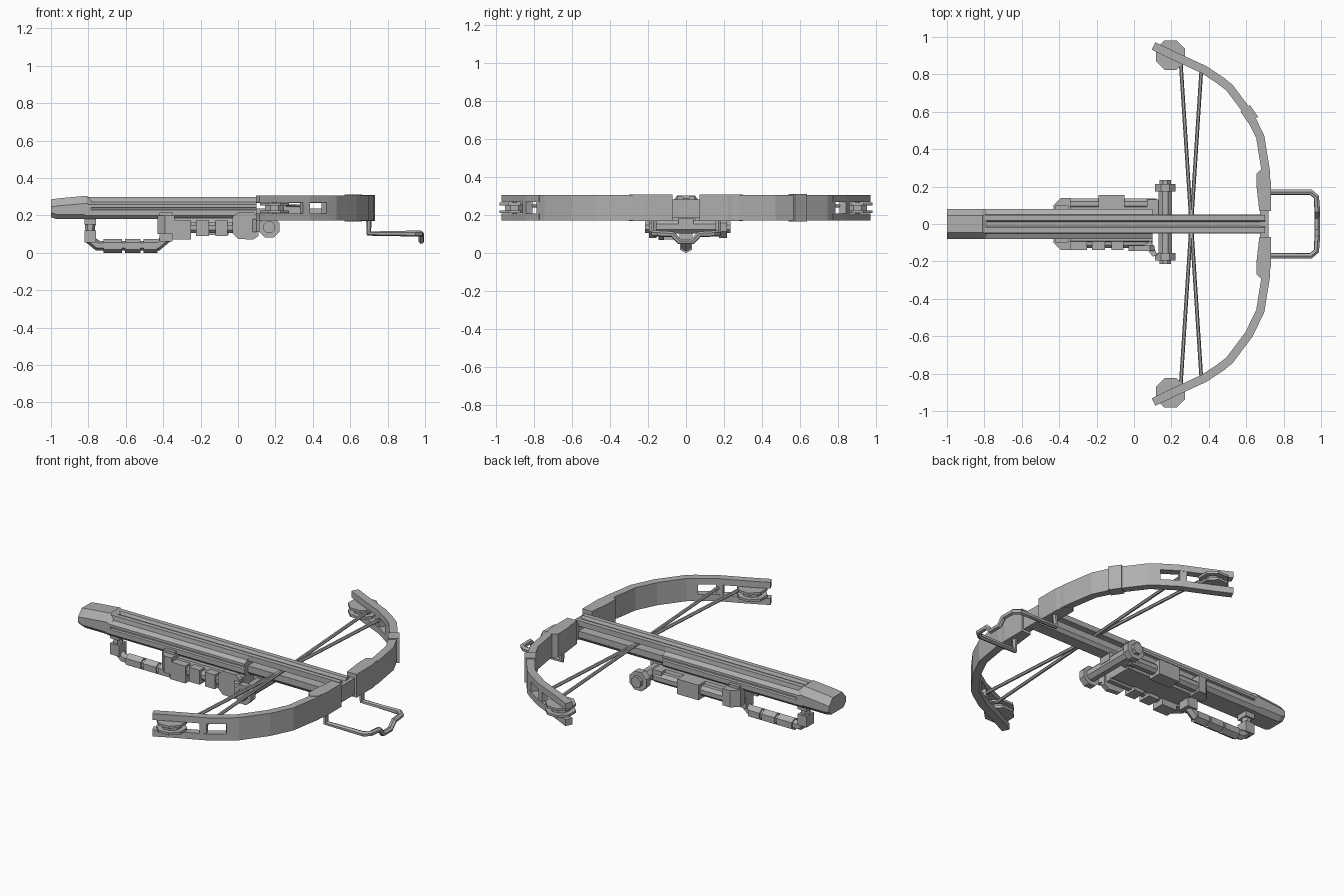
import bpy, bmesh, math
from mathutils import Vector

if "Cube" in bpy.data.objects:
    bpy.data.objects.remove(bpy.data.objects["Cube"], do_unlink=True)

grey = bpy.data.materials.new("grey")
grey.use_nodes = True
grey.diffuse_color = (0.43, 0.43, 0.43, 1)
grey.node_tree.nodes["Principled BSDF"].inputs["Base Color"].default_value = grey.diffuse_color


def add(name, bm):
    bmesh.ops.recalc_face_normals(bm, faces=bm.faces)
    mesh = bpy.data.meshes.new(name)
    bm.to_mesh(mesh)
    bm.free()
    mesh.materials.append(grey)
    obj = bpy.data.objects.new(name, mesh)
    bpy.context.collection.objects.link(obj)
    return obj


def loft(name, rings):
    """Skin a list of equal-length point rings and cap both ends."""
    bm = bmesh.new()
    rows = [[bm.verts.new(p) for p in ring] for ring in rings]
    n = len(rows[0])
    for a, b in zip(rows, rows[1:]):
        for i in range(n):
            j = (i + 1) % n
            bm.faces.new((a[i], a[j], b[j], b[i]))
    bm.faces.new(rows[0])
    bm.faces.new(rows[-1])
    return add(name, bm)


def extrude(name, pts, axis, a, b):
    """Extrude a 2D outline along x (y,z), y (x,z) or z (x,y)."""
    place = {"x": lambda p, t: (t, p[0], p[1]),
             "y": lambda p, t: (p[0], t, p[1]),
             "z": lambda p, t: (p[0], p[1], t)}[axis]
    return loft(name, [[place(p, t) for p in pts] for t in (a, b)])


def box(name, x0, x1, y0, y1, z0, z1):
    return extrude(name, [(x0, y0), (x1, y0), (x1, y1), (x0, y1)], "z", z0, z1)


def ngon(u, v, r, n=8):
    return [(u + r * math.cos(math.tau * (i + .5) / n),
             v + r * math.sin(math.tau * (i + .5) / n)) for i in range(n)]


def rod(name, axis, u, v, r, a, b, n=8):
    return extrude(name, ngon(u, v, r, n), axis, a, b)


def ribbon(name, path, width, z0, z1):
    """Upright strip of constant width following a plan path."""
    pts = [Vector(p) for p in path]
    left, right = [], []
    for i, p in enumerate(pts):
        d = (pts[min(i + 1, len(pts) - 1)] - pts[max(i - 1, 0)]).normalized()
        side = Vector((-d.y, d.x)) * width / 2
        left.append(p + side)
        right.append(p - side)
    return extrude(name, left + right[::-1], "z", z0, z1)


def tube(name, path, r, res=1):
    curve = bpy.data.curves.new(name, "CURVE")
    curve.dimensions = "3D"
    curve.bevel_depth, curve.bevel_resolution = r, res
    curve.use_fill_caps = True
    spline = curve.splines.new("POLY")
    spline.points.add(len(path) - 1)
    for pt, co in zip(spline.points, path):
        pt.co = (*co, 1)
    spline.use_smooth = False
    temp = bpy.data.objects.new(name + "_path", curve)
    bpy.context.collection.objects.link(temp)
    bpy.context.view_layer.update()
    mesh = bpy.data.meshes.new_from_object(temp.evaluated_get(bpy.context.evaluated_depsgraph_get()))
    bpy.data.objects.remove(temp, do_unlink=True)
    mesh.materials.clear()
    mesh.materials.append(grey)
    obj = bpy.data.objects.new(name, mesh)
    bpy.context.collection.objects.link(obj)
    return obj


def both(half):
    """Complete a half outline (y >= 0) by mirroring it in y."""
    return half + [(-y, z) for y, z in reversed(half)]


# Stock body with grooved top and stepped sides
body = [(.012, .282), (.02, .298), (.048, .298), (.052, .272), (.08, .258), (.08, .243),
        (.07, .24), (.07, .232), (.08, .228), (.08, .2), (.06, .18)]
extrude("stock_body", both(body), "x", -.82, .1)

# Butt with chamfered top, lower toward the rear
def butt_ring(x, top, bottom):
    return [(x, y, z) for y, z in both([(.045, top), (.08, top - .04), (.08, bottom + .025), (.055, bottom)])]
loft("butt", [butt_ring(-1, .285, .19), butt_ring(-.97, .29, .18),
              butt_ring(-.81, .305, .18), butt_ring(-.785, .288, .18)])

# Forward rail, split by the slot the cables run through
extrude("upper_rail", both([(.012, .282), (.02, .298), (.048, .298), (.048, .266)]), "x", .09, .7)
extrude("lower_rail", both([(.05, .237), (.05, .2), (.035, .18)]), "x", .09, .7)
box("rail_nose", .675, .72, -.075, .075, .185, .283)

# Bow limbs, cams and cables
for s, side in ((1, "left"), (-1, "right")):
    def plan(pts):
        return [(x, y * s) for x, y in pts]
    ribbon("limb_" + side, plan([(.46, .768), (.51, .73), (.615, .59), (.675, .465), (.705, .28), (.708, .1)]),
           .045, .172, .307)
    tip = plan([(.105, .952), (.2, .905), (.375, .825), (.48, .755)])
    for label, z0, z1 in (("upper", .27, .307), ("lower", .172, .21)):
        ribbon(f"limb_{label}_tine_{side}", tip, .045, z0, z1)
    ribbon("limb_bridge_" + side, plan([(.34, .842), (.375, .825)]), .04, .2, .28)
    extrude("limb_base_" + side, plan([(.67, .07), (.655, .2), (.655, .27), (.69, .3), (.72, .28),
                                       (.733, .22), (.733, .07)]), "z", .17, .309)
    for label, r, z0, z1 in (("lower_disc", .085, .212, .226), ("hub", .055, .226, .252),
                             ("upper_disc", .085, .252, .266), ("axle", .015, .18, .3)):
        rod(f"cam_{label}_{side}", "z", .195, .903 * s, r, z0, z1)
    tube("cable_" + side, [(.25, .86 * s, .25), (.36, -.825 * s, .25)], .01)

# Band round the left limb
ribbon("limb_band", [(.595, .618), (.638, .556)], .062, .167, .313)

# Foot stirrup with a dip in the middle
half = [(.70, .17, .2), (.70, .17, .103), (.945, .17, .103), (.975, .145, .103),
        (.98, .07, .1), (.98, .035, .062)]
tube("foot_stirrup", half + [(x, -y, z) for x, y, z in reversed(half)], .016)

# Cross bar hung below the rail
rod("cross_bar", "y", .167, .14, .038, -.19, .21)
box("cross_bar_hanger", .13, .205, -.04, .04, .14, .2)
for s, end in ((1, .235), (-1, -.215)):
    rod("cross_bar_nut", "y", .167, .137, .06, end - .06 * s, end - .02 * s)
    rod("cross_bar_cap", "y", .167, .137, .034, end - .03 * s, end)

# Fore grip: central plate, side tubes and their collars
extrude("fore_plate", both([(.09, .185), (.1, .15), (.07, .11)]), "x", -.36, .1)
rod("left_tube", "x", .108, .14, .032, -.36, .12)
rod("right_tube", "x", -.1, .135, .032, -.36, .1)
box("left_collar", -.19, -.05, .07, .155, .095, .185)
for x0, x1, low in ((-.35, -.25, .072), (-.225, -.155, .09), (-.12, -.055, .09)):
    box("right_collar", x0, x1, -.14, -.06, low, .175)
box("tube_link", .07, .13, .05, .13, .12, .185)
for s in (1, -1):
    extrude("yoke_arm", [(-.43, .1 * s), (-.39, .14 * s), (-.34, .14 * s), (-.34, .06 * s), (-.43, .06 * s)],
            "z", .1, .2)

# Side guard plate
extrude("side_guard", [(-.03, .105), (0, .075), (.08, .07), (.11, .09), (.11, .19), (.085, .215),
                       (0, .215), (-.03, .19)], "y", -.145, -.115)
extrude("guard_brace", [(.05, -.11), (.1, -.175), (.125, -.165), (.09, -.09)], "z", .11, .18)

# Rear handle with collars and yoke
tube("rear_handle", [(-.79, 0, .19), (-.79, 0, .07), (-.75, 0, .038), (-.43, 0, .038),
                     (-.385, 0, .075), (-.385, 0, .19)], .028)
for x0, x1 in ((-.72, -.62), (-.605, -.52), (-.505, -.43)):
    rod("handle_collar", "x", 0, .037, .037, x0, x1, 6)
box("handle_foot", -.82, -.76, -.035, .035, .055, .12)
box("handle_mount", -.82, -.76, -.035, .035, .15, .185)
box("handle_yoke", -.42, -.35, -.1, .1, .13, .215)
box("handle_post", -.42, -.35, -.035, .035, .06, .15)
